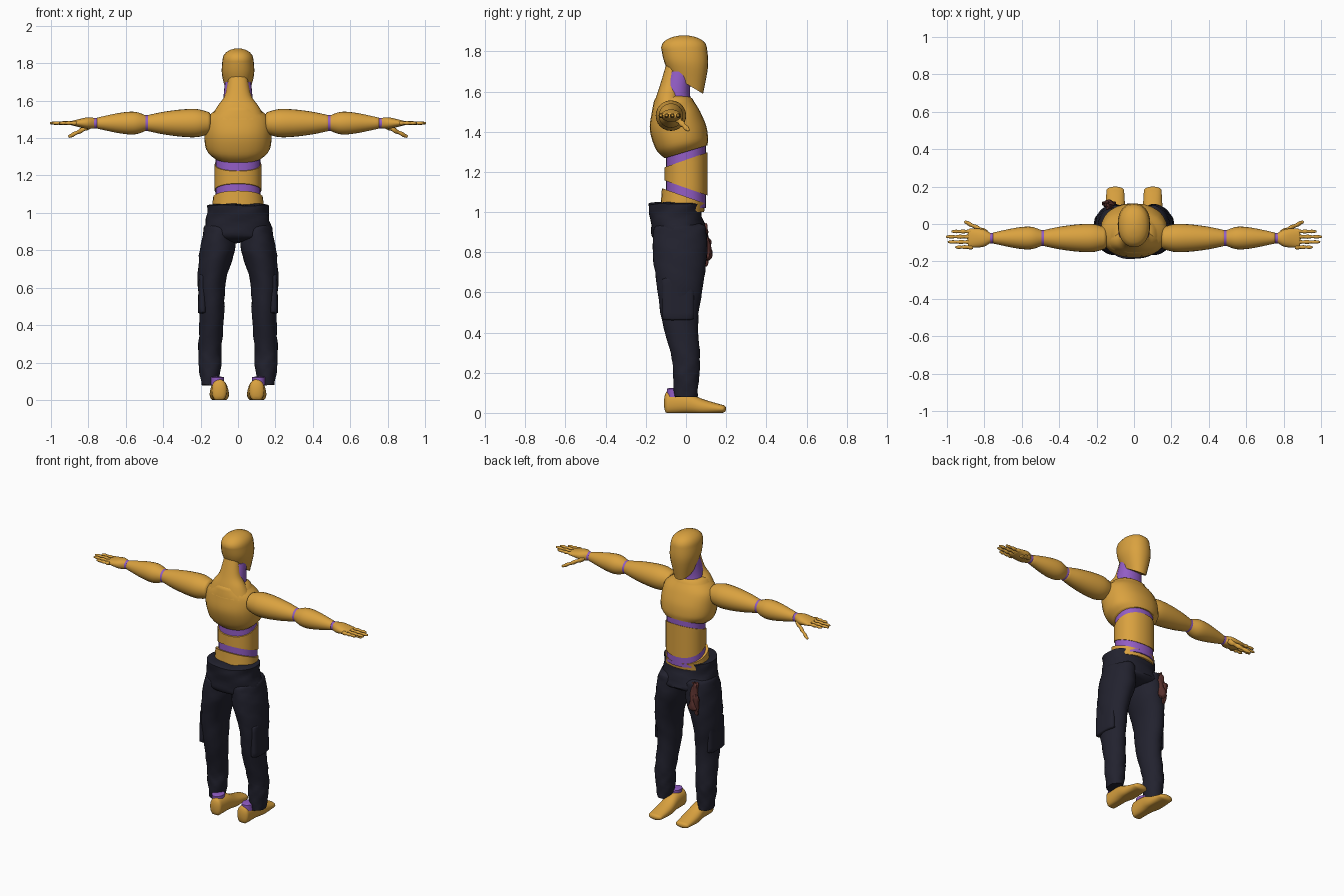
import bpy, bmesh, math

cube = bpy.data.objects.get("Cube")
if cube:
    bpy.data.objects.remove(cube, do_unlink=True)


def material(name, red, green, blue):
    mat = bpy.data.materials.new(name)
    mat.use_nodes = True
    color = (red, green, blue, 1)
    mat.diffuse_color = color
    mat.node_tree.nodes["Principled BSDF"].inputs["Base Color"].default_value = color
    return mat


GOLD = material("ochre_shell", .7, .36, .05)
PURPLE = material("purple_joint", .29, .11, .56)
NAVY = material("dark_navy_cloth", .016, .016, .028)
BROWN = material("brown_cloth", .1, .03, .026)
ARM_Y, ARM_Z = -.075, 1.48


def blend(keys, steps=5):
    """Rings on a smooth spline through a few key rings."""
    padded = [keys[0], *keys, keys[-1]]
    rings = []
    for before, start, end, after in zip(padded, padded[1:], padded[2:], padded[3:]):
        for step in range(steps):
            t = step / steps
            ring = []
            for a, b, c, d in zip(before, start, end, after):
                slope_in, slope_out = (c - a) / 2, (d - b) / 2
                ease = t * t * (3 - 2 * t)
                ring.append(b + (c - b) * ease + slope_in * t * (1 - t) ** 2
                            - slope_out * t * t * (1 - t))
            rings.append(ring)
    return rings + [list(keys[-1])]


def dome(ring, length, steps=5):
    """Rings that close an end with a rounded cap."""
    along, a, b, wide, deep = ring
    caps = []
    for step in range(1, steps):
        angle = math.pi / 2 * step / (steps - .5)
        shrink = math.cos(angle)
        caps.append([along + length * math.sin(angle), a, b, wide * shrink, deep * shrink])
    return caps


def tube(name, mat, keys, axis="z", caps=(0, 0), tilt=(0, 0), mirror=False,
         square=1, folds=0, floor=False, sides=24):
    """Skin key rings of (along, centre a, centre b, radius a, radius b)."""
    first, last = keys[0][0], keys[-1][0]
    way = math.copysign(1, last - first)
    rings = blend(keys)
    if caps[0]:
        rings = dome(keys[0], -way * caps[0])[::-1] + rings
    if caps[1]:
        rings += dome(keys[-1], way * caps[1])

    bm = bmesh.new()
    loops = []
    for along, ca, cb, wide, deep in rings:
        f = min(max((along - first) / (last - first), 0), 1)
        lean = tilt[0] * (1 - f) ** 2 + tilt[1] * f ** 2
        loop = []
        for i in range(sides):
            angle = math.tau * i / sides
            c, s = math.cos(angle), math.sin(angle)
            crease = folds * (math.sin(50 * along + 3 * angle) + math.sin(5 * angle - 80 * along))
            a = math.copysign(abs(c) ** square, c) * (wide + crease)
            b = math.copysign(abs(s) ** square, s) * (deep + crease)
            t = along + lean * b + crease
            x, y, z = {"x": (t, ca + a, cb + b), "y": (ca + a, t, cb + b),
                       "z": (ca + a, cb + b, t)}[axis]
            loop.append(bm.verts.new((x, y, max(z, 0) if floor else z)))
        loops.append(loop)
    for low, high in zip(loops, loops[1:]):
        for i in range(sides):
            bm.faces.new((low[i - 1], low[i], high[i], high[i - 1]))
    bm.faces.new(loops[0])
    bm.faces.new(loops[-1])
    bmesh.ops.recalc_face_normals(bm, faces=bm.faces)
    for face in bm.faces:
        face.smooth = True

    mesh = bpy.data.meshes.new(name)
    bm.to_mesh(mesh)
    bm.free()
    mesh.set_sharp_from_angle(angle=math.radians(50))
    mesh.materials.append(mat)
    obj = bpy.data.objects.new(name, mesh)
    bpy.context.collection.objects.link(obj)
    if mirror:
        obj.modifiers.new("mirror", "MIRROR").use_mirror_merge = False


def body(name, mat, *keys, **options):
    """Central part from keys of (height, y, half width, half depth)."""
    tube(name, mat, [(z, 0, y, wide, deep) for z, y, wide, deep in keys],
         square=.9, **options)


def arm(name, mat, *keys, caps=(0, 0)):
    """Pair of straight arm parts from keys of (x, radius)."""
    tube(name, mat, [(x, ARM_Y, ARM_Z, r, r) for x, r in keys],
         axis="x", caps=caps, mirror=True)


def finger(name, start, end, radius, segments=3):
    """Pair of fingers with bulging segments, slimmer toward the tip."""
    keys = []
    for i in range(2 * segments + 1):
        f = i / (2 * segments)
        bulge = 1.1 if i % 2 else .8
        r = radius * bulge * (1 - f / 3)
        keys.append([a + (b - a) * f for a, b in zip(start, end)] + [r, r])
    tube(name, GOLD, keys, axis="x", caps=(0, radius / 2), mirror=True, sides=12)


# Head and neck
body("head", GOLD, (1.64, 0, .06, .085), (1.74, 0, .086, .11), (1.82, -.01, .083, .114),
     caps=(0, .06), tilt=(-.6, 0))
body("neck", PURPLE, (1.52, -.05, .09, .08), (1.6, -.05, .08, .07), (1.7, -.03, .07, .06))
body("neck_back", GOLD, (1.5, -.08, .15, .09), (1.57, -.09, .11, .06),
     (1.63, -.08, .07, .05), (1.73, -.06, .05, .04))

# Torso shells around a joint core
body("chest", GOLD, (1.3, 0, .13, .106), (1.34, -.02, .17, .13), (1.42, -.04, .18, .14),
     (1.5, -.05, .17, .12), (1.55, -.06, .12, .1), caps=(0, .04), tilt=(.3, 0))
body("torso_core", PURPLE, (1.02, 0, .12, .1), (1.34, 0, .12, .1))
body("abdomen", GOLD, (1.12, 0, .125, .106), (1.26, 0, .125, .106), tilt=(-.35, .35))
body("pelvis", GOLD, (1.08, -.01, .134, .11), (1, -.02, .14, .11), tilt=(-.35, 0))

# Trousers
body("trouser_waist", NAVY, (1.04, -.05, .165, .137), (.98, -.05, .167, .13),
     (.88, -.03, .186, .14), caps=(.01, .04), folds=.002, sides=40)
tube("trouser_legs", NAVY, [
    (.92, .1, -.03, .08, .13), (.8, .11, -.03, .094, .136), (.64, .14, -.03, .076, .116),
    (.46, .14, -.03, .066, .09), (.27, .15, 0, .062, .07), (.18, .15, 0, .06, .065),
    (.08, .15, 0, .045, .057)], caps=(.03, 0), mirror=True, folds=.0015, sides=32)
tube("cargo_pockets", NAVY, [(.66, .19, -.04, .02, .08), (.47, .19, -.04, .025, .08)],
     caps=(.02, .01), mirror=True, square=.7)

# Rag hanging from the waist
tube("rag", BROWN, [(.92, -.13, .09, .02, .015), (.78, -.13, .11, .03, .02)],
     caps=(.02, .02), folds=.003)
tube("rag_tail", BROWN, [(.85, -.15, .11, .02, .015), (.74, -.15, .1, .01, .01)],
     caps=(.02, .01), folds=.002)

# Feet and ankles
tube("feet", GOLD, [(-.09, .1, .05, .04, .06), (0, .1, .05, .046, .055),
                    (.08, .1, .03, .052, .04), (.18, .1, .02, .047, .02)],
     axis="y", caps=(.02, .02), mirror=True, floor=True, square=.9)
tube("ankles", PURPLE, [(.08, .11, -.05, .036, .045), (.12, .11, -.05, .036, .045)],
     caps=(0, .005), mirror=True)

# Arms
arm("upper_arms", GOLD, (.16, .06), (.22, .075), (.3, .073), (.4, .06), (.48, .043),
    caps=(.02, .01))
arm("elbows", PURPLE, (.45, .042), (.52, .042))
arm("forearms", GOLD, (.49, .04), (.55, .06), (.63, .055), (.75, .03), caps=(.01, .01))
arm("wrists", PURPLE, (.73, .028), (.78, .028))

# Hands
tube("palms", GOLD, [(.77, ARM_Y, ARM_Z, .028, .028), (.81, ARM_Y, ARM_Z, .048, .03),
                     (.88, ARM_Y, ARM_Z, .05, .014)],
     axis="x", caps=(.01, .01), mirror=True, square=.9)
tips = {"index": .97, "middle": 1, "ring": .99, "little": .95}
for place, (label, tip) in enumerate(tips.items()):
    y = -.04 - .028 * place
    finger(label + "_fingers", (.86, y, ARM_Z), (tip, y, ARM_Z), .012)
finger("thumbs", (.78, -.05, 1.47), (.9, .01, 1.41), .016)
